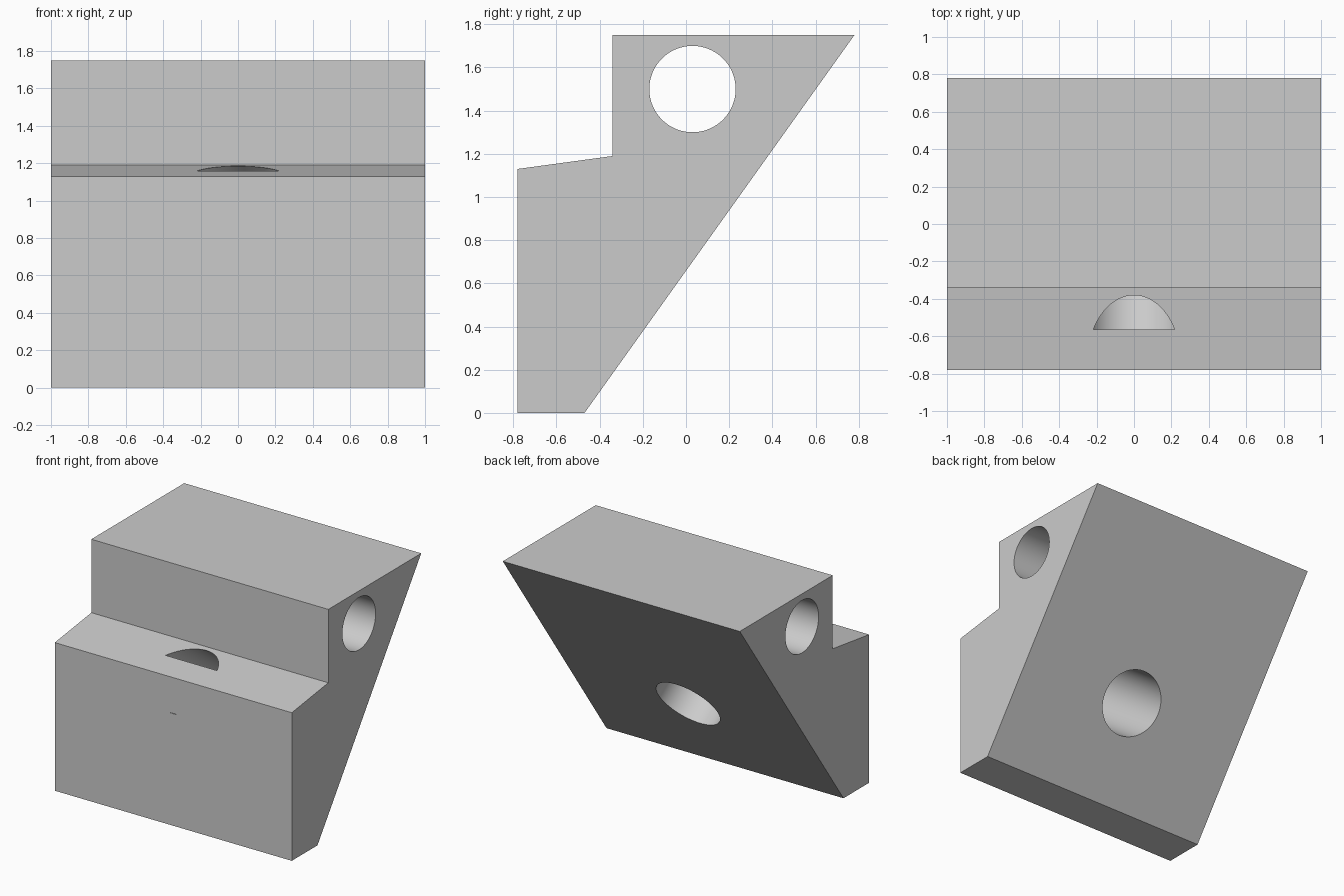
import bpy
import bmesh
import math
from mathutils import Vector

cube = bpy.data.objects.get("Cube")
if cube:
    bpy.data.objects.remove(cube, do_unlink=True)

# Single plain grey
grey = bpy.data.materials.new("light_grey")
grey.use_nodes = True
color = (0.6, 0.6, 0.6, 1)
grey.diffuse_color = color
grey.node_tree.nodes["Principled BSDF"].inputs["Base Color"].default_value = color


def add_object(name, bm):
    bmesh.ops.recalc_face_normals(bm, faces=bm.faces)
    mesh = bpy.data.meshes.new(name)
    bm.to_mesh(mesh)
    bm.free()
    mesh.materials.append(grey)
    obj = bpy.data.objects.new(name, mesh)
    bpy.context.collection.objects.link(obj)
    return obj


def cylinder_cutter(name, start, end, radius):
    axis = end - start
    bm = bmesh.new()
    bmesh.ops.create_cone(bm, cap_ends=True, segments=96, radius1=radius,
                          radius2=radius, depth=axis.length)
    turn = axis.to_track_quat('Z', 'Y').to_matrix().to_4x4()
    turn.translation = (start + end) / 2
    bm.transform(turn)
    obj = add_object(name, bm)
    obj.hide_render = True
    return obj


# Stepped block: side profile (y, z) extruded across the width
profile = [(-0.78, 0), (-0.47, 0), (0.78, 1.75),
           (-0.34, 1.75), (-0.34, 1.19), (-0.78, 1.13)]
bm = bmesh.new()
side = bm.faces.new([bm.verts.new((-1, y, z)) for y, z in profile])
extruded = bmesh.ops.extrude_face_region(bm, geom=[side])["geom"]
bmesh.ops.translate(bm, vec=(2, 0, 0),
                    verts=[v for v in extruded if isinstance(v, bmesh.types.BMVert)])
block = add_object("stepped_block", bm)

# Bore across the width, and a blind bore square to the sloping back
inward = Vector((0, -1.75, 1.25)).normalized()
mouth = Vector((0, -0.0253, 0.6231))
cutters = [
    cylinder_cutter("cross_bore_cutter", Vector((-1.2, 0.03, 1.5)),
                    Vector((1.2, 0.03, 1.5)), 0.2),
    cylinder_cutter("back_bore_cutter", mouth - inward * 0.3,
                    mouth + inward * 0.75, 0.25),
]

bpy.ops.object.select_all(action='DESELECT')
bpy.context.view_layer.objects.active = block
block.select_set(True)
for cutter in cutters:
    cut = block.modifiers.new(cutter.name, 'BOOLEAN')
    cut.operation = 'DIFFERENCE'
    cut.solver = 'EXACT'
    cut.object = cutter
    bpy.ops.object.modifier_apply(modifier=cut.name)
for cutter in cutters:
    bpy.data.objects.remove(cutter, do_unlink=True)

# Smooth bore walls, crisp block edges
bpy.ops.object.shade_smooth_by_angle(angle=math.radians(30))
